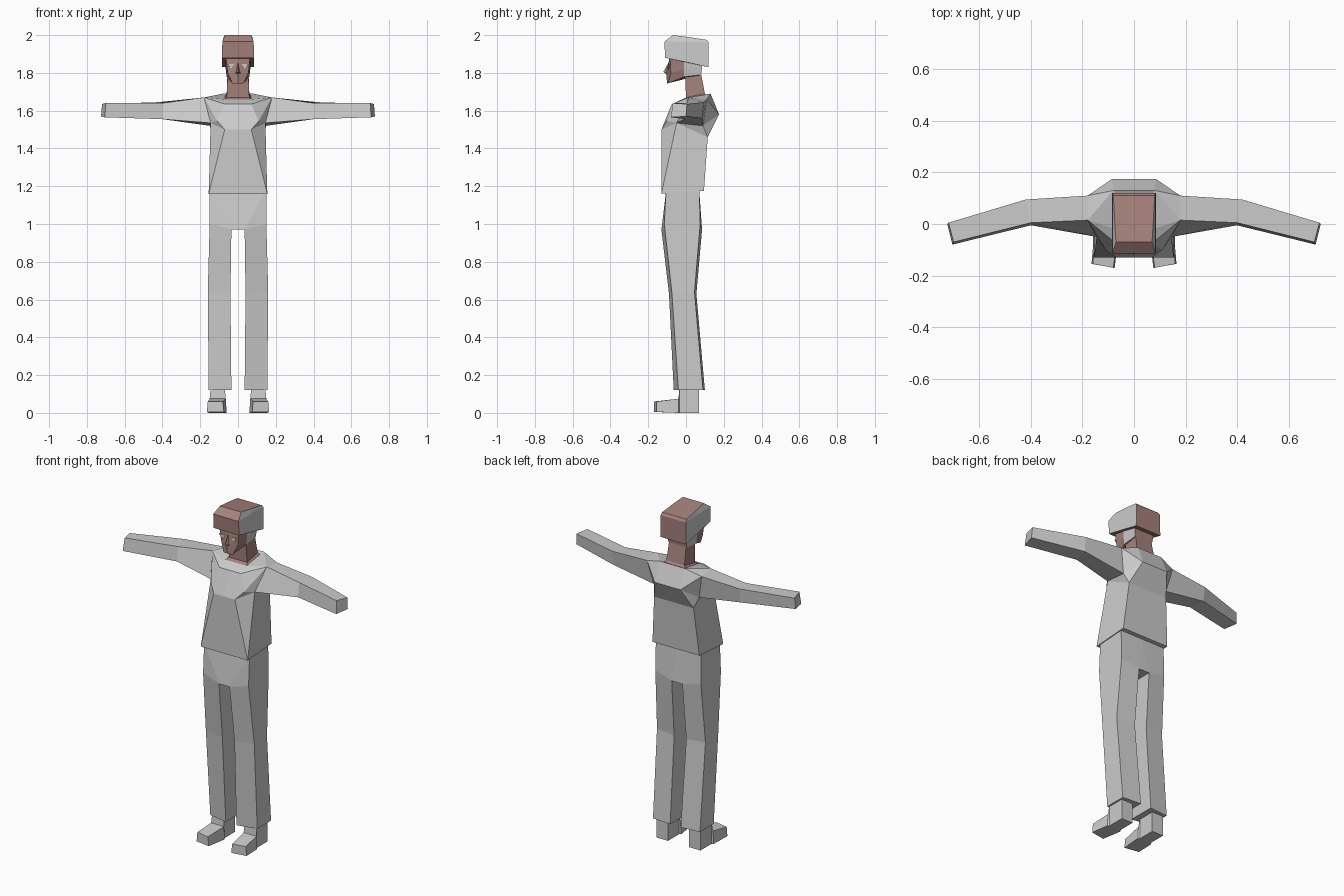
import bpy
import bmesh
from mathutils import Vector

cube = bpy.data.objects.get("Cube")
if cube:
    bpy.data.objects.remove(cube, do_unlink=True)

CENTIMETRE = 0.01


def make_material(name, colour):
    material = bpy.data.materials.new(name)
    material.use_nodes = True
    material.diffuse_color = (*colour, 1)
    shader = material.node_tree.nodes["Principled BSDF"]
    shader.inputs["Base Color"].default_value = (*colour, 1)
    shader.inputs["Roughness"].default_value = 0.9
    return material


grey = make_material("light grey cloth", (0.6, 0.6, 0.6))
brown = make_material("brown skin", (0.38, 0.22, 0.2))


def finish(name, bm, materials, rule=None):
    """Turn one half into an object mirrored across x = 0."""
    bmesh.ops.recalc_face_normals(bm, faces=bm.faces)
    bm.normal_update()
    if rule:
        for face in bm.faces:
            face.material_index = int(rule(face))
    mesh = bpy.data.meshes.new(name)
    bm.to_mesh(mesh)
    bm.free()
    for material in materials:
        mesh.materials.append(material)
    part = bpy.data.objects.new(name, mesh)
    bpy.context.collection.objects.link(part)
    mirror = part.modifiers.new("Mirror", "MIRROR")
    mirror.use_clip = True
    mirror.merge_threshold = 0.0005
    return part


def panels(name, points, faces, materials):
    """Build a half shell from named points and faces that list those names."""
    bm = bmesh.new()
    verts = {key: bm.verts.new(Vector(p) * CENTIMETRE) for key, p in points.items()}
    for face in faces:
        bm.faces.new([verts[key] for key in face.split()])
    return finish(name, bm, materials)


def loft(name, rings, materials, closed=True, start=True, end=True, rule=None):
    """Join rings of points; open rings start and end on the mirror plane."""
    bm = bmesh.new()
    loops = [[bm.verts.new(Vector(p) * CENTIMETRE) for p in ring] for ring in rings]
    count = len(rings[0])
    for low, high in zip(loops, loops[1:]):
        for i in range(count if closed else count - 1):
            j = (i + 1) % count
            bm.faces.new((low[i], low[j], high[j], high[i]))
    if start:
        bm.faces.new(loops[0][::-1])
    if end:
        bm.faces.new(loops[-1])
    return finish(name, bm, materials, rule)


# Shirt body
armhole = {
    "arm_top_front": (18, 1.5, 167),
    "arm_top_back": (18, 11, 166),
    "arm_low_back": (15, 9, 152),
    "arm_low_front": (14.5, -5, 153.5),
}
shirt = {
    **armhole,
    "hem_front": (0, -13, 116),
    "hem_front_corner": (15.5, -13, 116),
    "hem_back_corner": (15.5, 9.5, 117.5),
    "hem_back": (0, 9.5, 117.5),
    "chest_mid": (0, -13, 150),
    "chest": (7, -13, 150),
    "breast": (11, -10, 154.5),
    "collar": (7, -7.5, 163.5),
    "collar_mid": (0, -7.5, 163.5),
    "neck_mid": (0, -2, 166),
    "neck_front": (7, -2, 166),
    "neck_back": (7, 11, 168),
    "neck_back_mid": (0, 11, 168),
    "nape": (8, 13, 169),
    "nape_mid": (0, 13, 169),
    "ridge": (8.5, 17.5, 158),
    "ridge_mid": (0, 17.5, 158),
    "blade": (13, 11.5, 146),
    "blade_mid": (0, 11.5, 146),
}
panels("shirt_body", shirt, [
    "hem_front hem_front_corner chest chest_mid",
    "hem_front_corner arm_low_front chest",
    "hem_front_corner hem_back_corner blade arm_low_front",
    "hem_back_corner hem_back blade_mid blade",
    "hem_front hem_back hem_back_corner hem_front_corner",
    "blade blade_mid ridge_mid ridge",
    "ridge ridge_mid nape_mid nape",
    "arm_low_front blade arm_low_back",
    "blade ridge arm_low_back",
    "ridge arm_top_back arm_low_back",
    "ridge nape arm_top_back",
    "nape arm_top_front arm_top_back",
    "chest_mid chest breast collar collar_mid",
    "chest arm_low_front breast",
    "breast arm_low_front arm_top_front",
    "breast arm_top_front collar",
    "collar arm_top_front neck_front",
    "arm_top_front nape neck_back neck_front",
    "nape nape_mid neck_back_mid neck_back",
    "collar_mid collar neck_front neck_mid",
], [grey])

# Sleeves, bending slightly forward at the elbow
loft("arms", [
    list(armhole.values()),
    [(40, 0.5, 164), (42, 9.5, 164.5), (42, 8.5, 156), (40, -0.5, 155.5)],
    [(70, -7, 164), (72, 0.5, 163.5), (72.5, 0, 157), (70.5, -8, 156.5)],
], [grey], start=False)

# Trousers: hips, then the two legs
hip = {
    "hip_outer_front": (15, -11.5, 100),
    "hip_inner_front": (3.5, -13, 97),
    "hip_inner_back": (3.5, 8.5, 97),
    "hip_outer_back": (15, 7.5, 100),
}
panels("trouser_hips", {
    **hip,
    "waist_front": (0, -10.5, 118),
    "waist_front_corner": (15, -10.5, 118),
    "waist_back_corner": (15, 7, 118),
    "waist_back": (0, 7, 118),
    "crotch_front": (0, -13, 97),
    "crotch_back": (0, 8.5, 97),
}, [
    "waist_front waist_front_corner hip_inner_front",
    "waist_front_corner hip_outer_front hip_inner_front",
    "waist_front hip_inner_front crotch_front",
    "waist_front_corner waist_back_corner hip_outer_back hip_outer_front",
    "waist_back_corner waist_back hip_inner_back hip_outer_back",
    "waist_back crotch_back hip_inner_back",
    "crotch_front hip_inner_front hip_inner_back crotch_back",
], [grey])
loft("trouser_legs", [
    list(hip.values()),
    [(16, -7.5, 64), (4, -9, 63), (4, 5.5, 63), (16, 4.5, 64)],
    [(15.5, -4, 12), (3.5, -6.5, 12), (3.5, 10, 12), (15.5, 9, 12)],
], [grey], start=False)


# Shoes: heel, ankle, step and toe sections
def shoe_section(y, inner, outer, low, high, taper=0, skew=0):
    return [(inner, y, low), (outer, y + skew, low),
            (outer - taper, y + skew, high), (inner + taper, y, high)]


loft("shoes", [
    shoe_section(7, 7, 14.5, 0, 13),
    shoe_section(-3.5, 7, 14.5, 0, 13),
    shoe_section(-4, 6, 15.5, 0, 7.5, 0.5),
    shoe_section(-17, 7.5, 16.5, 0.5, 6, 0.5, 1.5),
], [grey])


# Neck and skin around the collar
def half_ring(width, front, back, z_front, z_back):
    return [(0, front, z_front), (width, front, z_front),
            (width, back, z_back), (0, back, z_back)]


loft("neck", [
    half_ring(7, -2, 11, 166, 168),
    half_ring(6, 0, 10, 167, 169),
    half_ring(5.5, -0.5, 7.5, 180, 182),
], [brown], closed=False, start=False)


# Head with grey sides behind the face
def behind_face(face):
    return abs(face.normal.x) > 0.7 and face.calc_center_median().y > 0.01


loft("head", [
    [(0, -10, 174.5), (3, -9.5, 174.5), (6, -1, 178), (6, 8, 179), (0, 8, 179)],
    [(0, -10.5, 179.5), (5.5, -8, 180), (6.5, -1, 182), (6.5, 8.5, 183), (0, 8.5, 183)],
    [(0, -8.5, 189), (6.5, -8.5, 189), (7, -1, 189), (7, 9, 189), (0, 9, 189)],
], [brown, grey], closed=False, rule=behind_face)

# Nose wedge
panels("nose", {
    "bridge": (0, -9, 186),
    "tip": (0, -12, 180.5),
    "nostril": (2, -9, 179.5),
    "base": (0, -9.5, 179),
}, ["bridge tip nostril", "tip base nostril"], [brown])

# Eyes as thin triangular plates
eye_outline = [(1.8, 184.8), (5.8, 184.8), (3.8, 182)]
loft("eyes", [[(x, y, z) for x, z in eye_outline] for y in (-9.6, -9)], [grey])

# Cap with grey sides
loft("cap", [
    [(0, -11, 188), (8.5, -11, 188), (8.5, 1, 185.5), (8.5, 12, 183), (0, 12, 183)],
    [(0, -11.5, 196.5), (8.3, -11.5, 196.5), (8.3, 1, 196.5), (8.3, 12, 196), (0, 12, 196)],
    [(0, -7, 200), (7, -7, 200), (7.5, 1, 199), (8, 11, 197.5), (0, 11, 197.5)],
], [brown, grey], closed=False, rule=lambda face: abs(face.normal.x) > 0.7)
